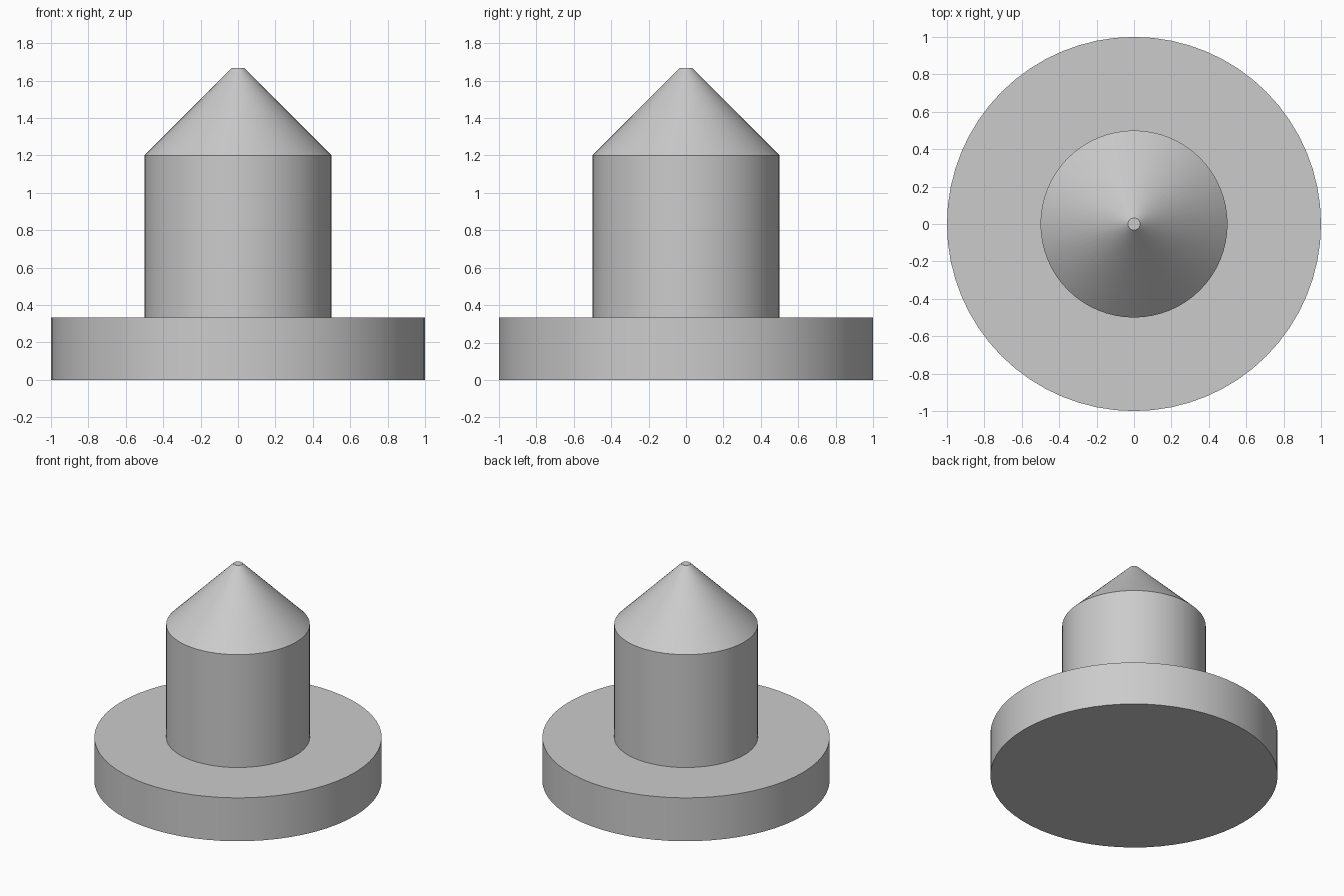
import bpy
import bmesh
import math
from mathutils import Matrix

cube = bpy.data.objects.get("Cube")
if cube:
    bpy.data.objects.remove(cube, do_unlink=True)

# Single grey material
grey = bpy.data.materials.new("light_grey")
grey.use_nodes = True
colour = (0.6, 0.6, 0.6, 1)
grey.diffuse_color = colour
grey.node_tree.nodes["Principled BSDF"].inputs["Base Color"].default_value = colour


def round_part(name, bottom, top, r_bottom, r_top, open_seams=()):
    """Round solid between two heights; caps hidden at a seam are left out."""
    bm = bmesh.new()
    bmesh.ops.create_cone(
        bm, cap_ends=True, segments=64, radius1=r_bottom, radius2=r_top,
        depth=top - bottom, matrix=Matrix.Translation((0, 0, (bottom + top) / 2)))
    hidden = [f for f in bm.faces if any(
        all(abs(v.co.z - z) < 1e-4 for v in f.verts) for z in open_seams)]
    bmesh.ops.delete(bm, geom=hidden, context='FACES')
    mesh = bpy.data.meshes.new(name)
    bm.to_mesh(mesh)
    bm.free()
    mesh.materials.append(grey)
    obj = bpy.data.objects.new(name, mesh)
    bpy.context.collection.objects.link(obj)
    bpy.ops.object.select_all(action='DESELECT')
    obj.select_set(True)
    bpy.context.view_layer.objects.active = obj
    bpy.ops.object.shade_smooth_by_angle(angle=math.radians(30))
    return obj


base_top, shoulder, tip = 0.333, 1.2, 1.667

# Wide flange, straight pin and blunt cone point
round_part("base_flange", 0, base_top, 1, 1)
round_part("pin_body", base_top, shoulder, 0.5, 0.5, (base_top, shoulder))
round_part("pin_point", shoulder, tip, 0.5, 0.033, (shoulder,))
